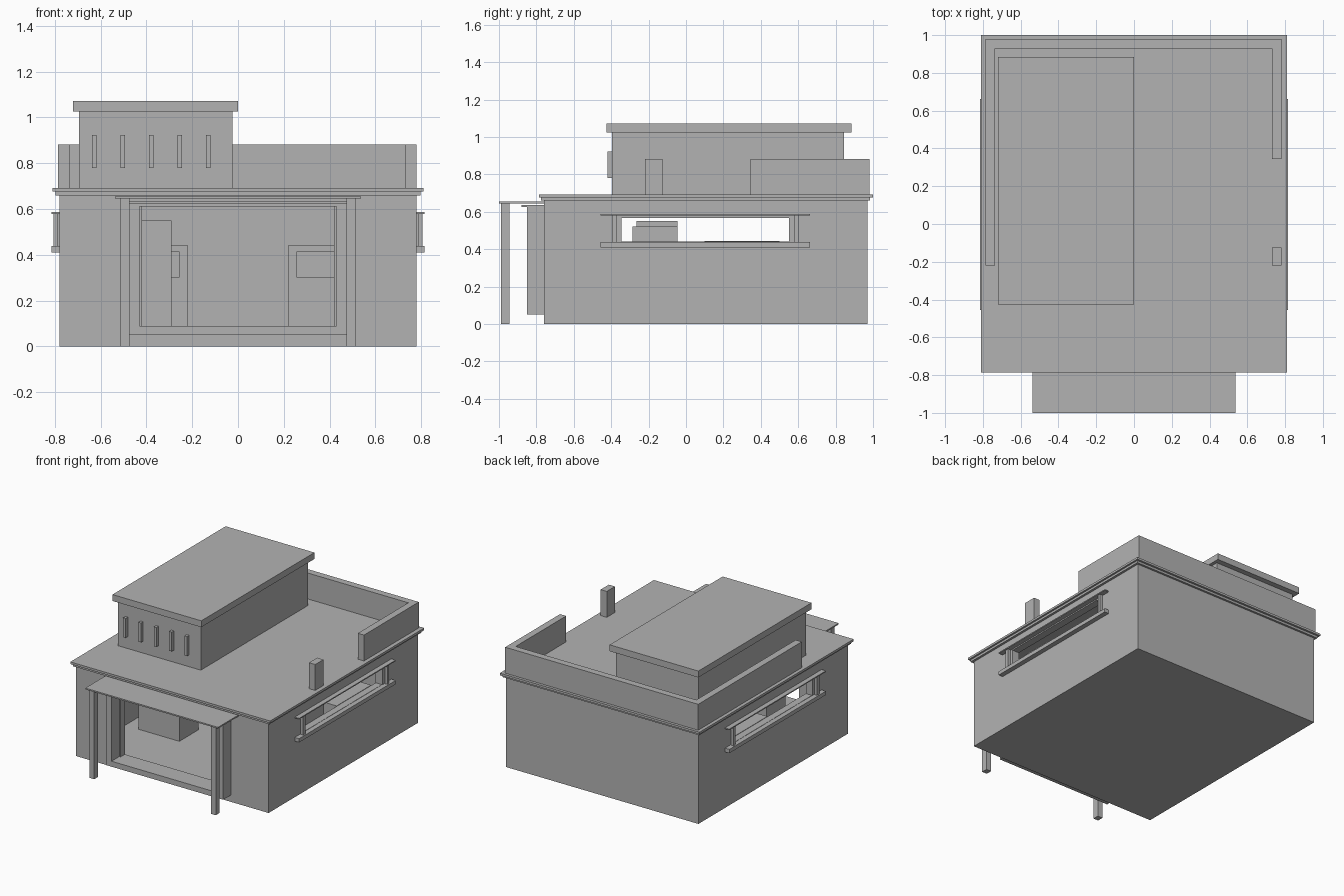
import bpy
import bmesh

cube = bpy.data.objects.get("Cube")
if cube:
    bpy.data.objects.remove(cube, do_unlink=True)

GREY = (0.45, 0.45, 0.45, 1.0)
plaster = bpy.data.materials.new("plain_grey")
plaster.use_nodes = True
plaster.diffuse_color = GREY
for node in plaster.node_tree.nodes:
    if node.type == 'BSDF_PRINCIPLED':
        node.inputs["Base Color"].default_value = GREY


def box(name, x, y, z):
    """Box spanning the given (min, max) ranges."""
    bm = bmesh.new()
    bmesh.ops.create_cube(bm, size=1)
    for v in bm.verts:
        v.co = [r[0] if c < 0 else r[1] for c, r in zip(v.co, (x, y, z))]
    mesh = bpy.data.meshes.new(name)
    bm.to_mesh(mesh)
    bm.free()
    mesh.materials.append(plaster)
    obj = bpy.data.objects.new(name, mesh)
    bpy.context.collection.objects.link(obj)
    return obj


def pair(name, x, y, z):
    """Mirrored boxes on the model's left and right."""
    box("left_" + name, x, y, z)
    box("right_" + name, (-x[1], -x[0]), y, z)


def carve(obj, cutters):
    """Subtract the cutters, then discard them."""
    for c in cutters:
        c.hide_render = True
        mod = obj.modifiers.new("cut", 'BOOLEAN')
        mod.operation = 'DIFFERENCE'
        mod.solver = 'EXACT'
        mod.object = c
    graph = bpy.context.evaluated_depsgraph_get()
    mesh = bpy.data.meshes.new_from_object(obj.evaluated_get(graph))
    obj.modifiers.clear()
    obj.data = mesh
    for c in cutters:
        bpy.data.objects.remove(c, do_unlink=True)


# Hollow main storey with a doorway and long side windows
walls = box("main_walls", (-.78, .78), (-.76, .97), (0, .66))
carve(walls, [
    box("room_cutter", (-.73, .73), (-.71, .92), (.05, .64)),
    box("door_cutter", (-.42, .42), (-.9, -.6), (.09, .61)),
    box("window_cutter", (-1, 1), (-.355, .562), (.44, .575)),
])

# Stepped roof slab
box("roof_lower_band", (-.797, .797), (-.775, .985), (.66, .676))
box("roof_slab", (-.81, .81), (-.785, 1.0), (.676, .692))

# Parapet around the back of the roof, with one free post
ROOF = .692
parapet = box("parapet", (-.785, .78), (-.22, .98), (ROOF, .882))
carve(parapet, [
    box("terrace_cutter", (-.735, .73), (-.5, .93), (.5, 1)),
    box("gap_cutter", (.6, 1), (-.125, .345), (.5, 1)),
])

# Upper room with overhanging roof and front fins
box("upper_room", (-.695, -.025), (-.395, .845), (ROOF, 1.025))
box("upper_roof", (-.72, 0), (-.425, .885), (1.025, 1.072))
for i in range(5):
    cx = -.627 + i * .1245
    box(f"upper_fin_{i + 1}", (cx - .01, cx + .01), (-.42, -.395), (.78, .922))

# Side windows: sill, hood, posts and slim casing
pair("window_sill", (.775, .815), (-.456, .662), (.41, .438))
pair("window_hood", (.775, .815), (-.456, .662), (.579, .587))
for end, y, inner in (("front", (-.395, -.368), (-.355, -.345)),
                      ("back", (.579, .601), (.552, .562))):
    pair(end + "_window_post", (.785, .805), y, (.438, .579))
    pair(end + "_window_casing", (.73, .785), inner, (.44, .575))
pair("window_head", (.73, .785), (-.345, .552), (.566, .575))

# Projecting entrance surround
pair("door_jamb", (.43, .475), (-.85, -.76), (.05, .625))
box("door_threshold", (-.43, .43), (-.85, -.76), (.05, .09))
box("door_lintel", (-.43, .43), (-.85, -.76), (.61, .625))
box("door_cap", (-.48, .48), (-.88, -.76), (.625, .635))

# Porch canopy on two posts
box("porch_canopy", (-.538, .538), (-1.0, -.76), (.645, .655))
pair("porch_post", (.473, .513), (-.99, -.945), (0, .645))

# Furniture inside
box("tall_cabinet", (-.62, -.29), (-.265, -.045), (.05, .55))
box("side_cabinet", (.45, .73), (-.285, -.045), (.05, .52))
pair("counter", (.22, .73), (.1, .5), (.05, .443))
pair("counter_drawer", (.255, .6), (.07, .1), (.3, .415))
